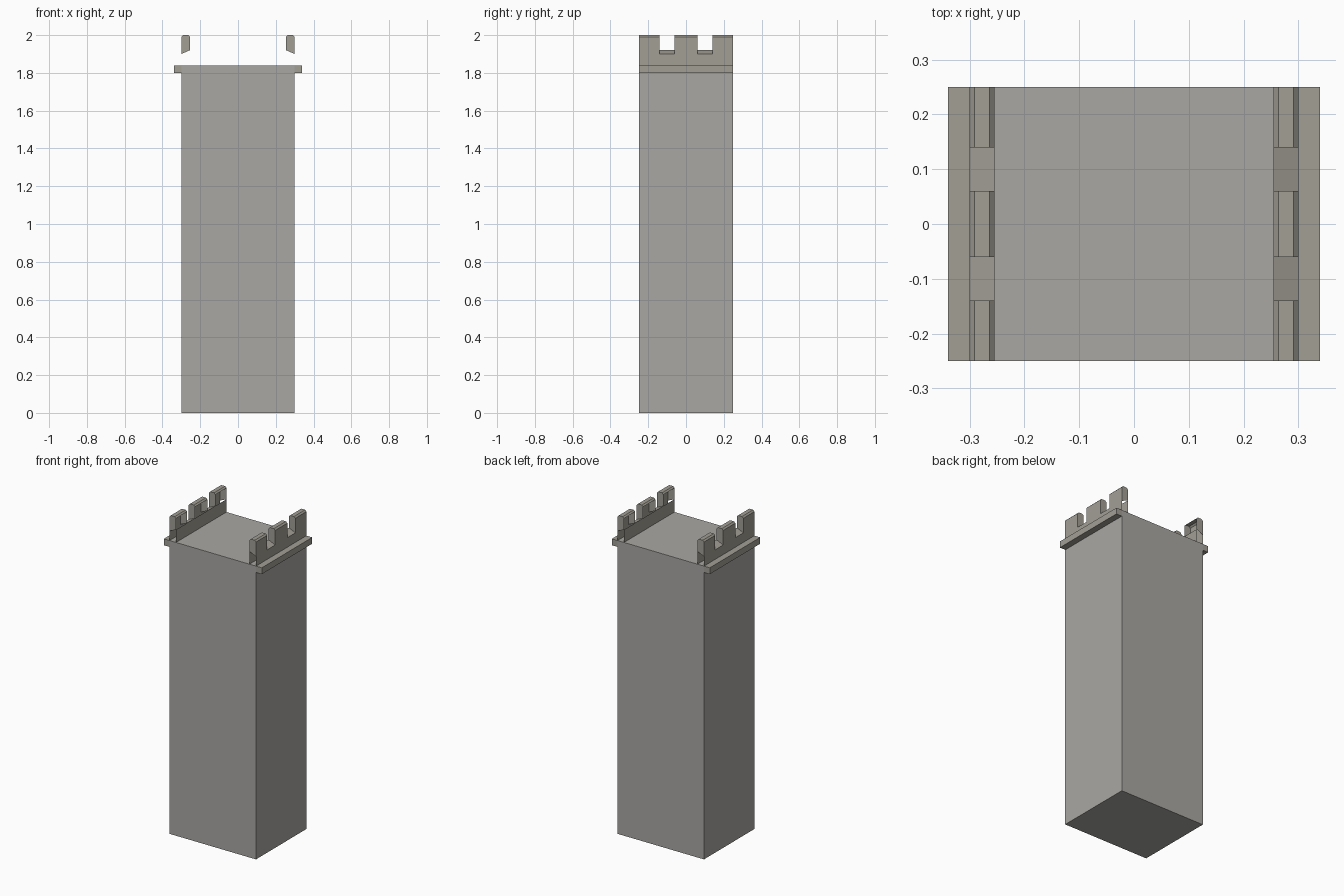
import bpy, bmesh

if "Cube" in bpy.data.objects:
    bpy.data.objects.remove(bpy.data.objects["Cube"])

D = 0.25                      # half depth along y
OUT, INN = 0.30, 0.255        # parapet outer and inner faces
DECK, SILL_OUT, SILL_IN, TOP, CH = 1.84, 1.90, 1.92, 2.0, 0.009


def material(name, rgb):
    m = bpy.data.materials.new(name)
    m.diffuse_color = (*rgb, 1)
    m.use_nodes = True
    m.node_tree.nodes["Principled BSDF"].inputs["Base Color"].default_value = m.diffuse_color
    return m


STONE = material("stone", (0.40, 0.39, 0.37))
TRIM = material("trim_stone", (0.36, 0.345, 0.30))


def sweep(bm, pts, y0, y1, closed=False, caps=False):
    """Extrude an x-z profile along y, optionally capping both ends."""
    a = [bm.verts.new((x, y0, z)) for x, z in pts]
    b = [bm.verts.new((x, y1, z)) for x, z in pts]
    n = len(pts)
    for i in range(n if closed else n - 1):
        j = (i + 1) % n
        bm.faces.new((a[i], b[i], b[j], a[j]))
    if caps:
        bm.faces.new(a)
        bm.faces.new(b[::-1])


def finish(bm, name, mat, weld=True):
    if weld:
        bmesh.ops.remove_doubles(bm, verts=bm.verts, dist=1e-5)
    me = bpy.data.meshes.new(name)
    bm.to_mesh(me)
    bm.free()
    me.materials.append(mat)
    ob = bpy.data.objects.new(name, me)
    bpy.context.collection.objects.link(ob)
    return ob


def mirror_x(ob):
    m = ob.modifiers.new("mirror", 'MIRROR')
    m.use_mirror_merge = False


# Wall block with the flat deck on top
bm = bmesh.new()
sweep(bm, [(-OUT, 0), (OUT, 0), (OUT, DECK), (-OUT, DECK)][::1], -D, D, True, True)
bmesh.ops.recalc_face_normals(bm, faces=bm.faces)
finish(bm, "wall_block", STONE)

# Projecting ledge on both long sides
bm = bmesh.new()
sweep(bm, [(OUT, 1.80), (0.34, 1.80), (0.34, DECK), (OUT, DECK)], -D, D, caps=True)
bmesh.ops.recalc_face_normals(bm, faces=bm.faces)
mirror_x(finish(bm, "ledge", TRIM))

# Parapet: open-ended lower wall, chamfered merlons and sloping sills
bm = bmesh.new()
edges = [-D, -0.14, -0.06, 0.06, 0.14, D]
for i, (y0, y1) in enumerate(zip(edges, edges[1:])):
    sweep(bm, [(OUT, DECK), (OUT, SILL_OUT)], y0, y1)
    sweep(bm, [(INN, SILL_IN), (INN, DECK)], y0, y1)
    if i % 2 == 0:
        sweep(bm, [(INN, SILL_IN), (OUT, SILL_OUT), (OUT, TOP - CH), (OUT - CH, TOP),
                   (INN + CH, TOP), (INN, TOP - CH)], y0, y1, caps=True)
        # the merlon has no underside
        low = [f for f in bm.faces if len(f.verts) == 4
               and all(v.co.z < SILL_IN + 1e-4 for v in f.verts)
               and abs(f.calc_center_median().x - (OUT + INN) / 2) < 1e-3
               and abs(f.calc_center_median().y - (y0 + y1) / 2) < 1e-3]
        bmesh.ops.delete(bm, geom=low, context='FACES_ONLY')
    else:
        sweep(bm, [(OUT, SILL_OUT), (INN, SILL_IN)], y0, y1)
bm.normal_update()
# Orient every face away from the parapet's centre line
finish_faces = [f for f in bm.faces if abs(f.normal.x) > 0.99
                and f.normal.x * (f.calc_center_median().x - (OUT + INN) / 2) < 0]
finish_faces += [f for f in bm.faces if abs(f.normal.x) <= 0.99 and f.normal.z < -0.1]
bmesh.ops.reverse_faces(bm, faces=finish_faces)
mirror_x(finish(bm, "parapet", TRIM))
